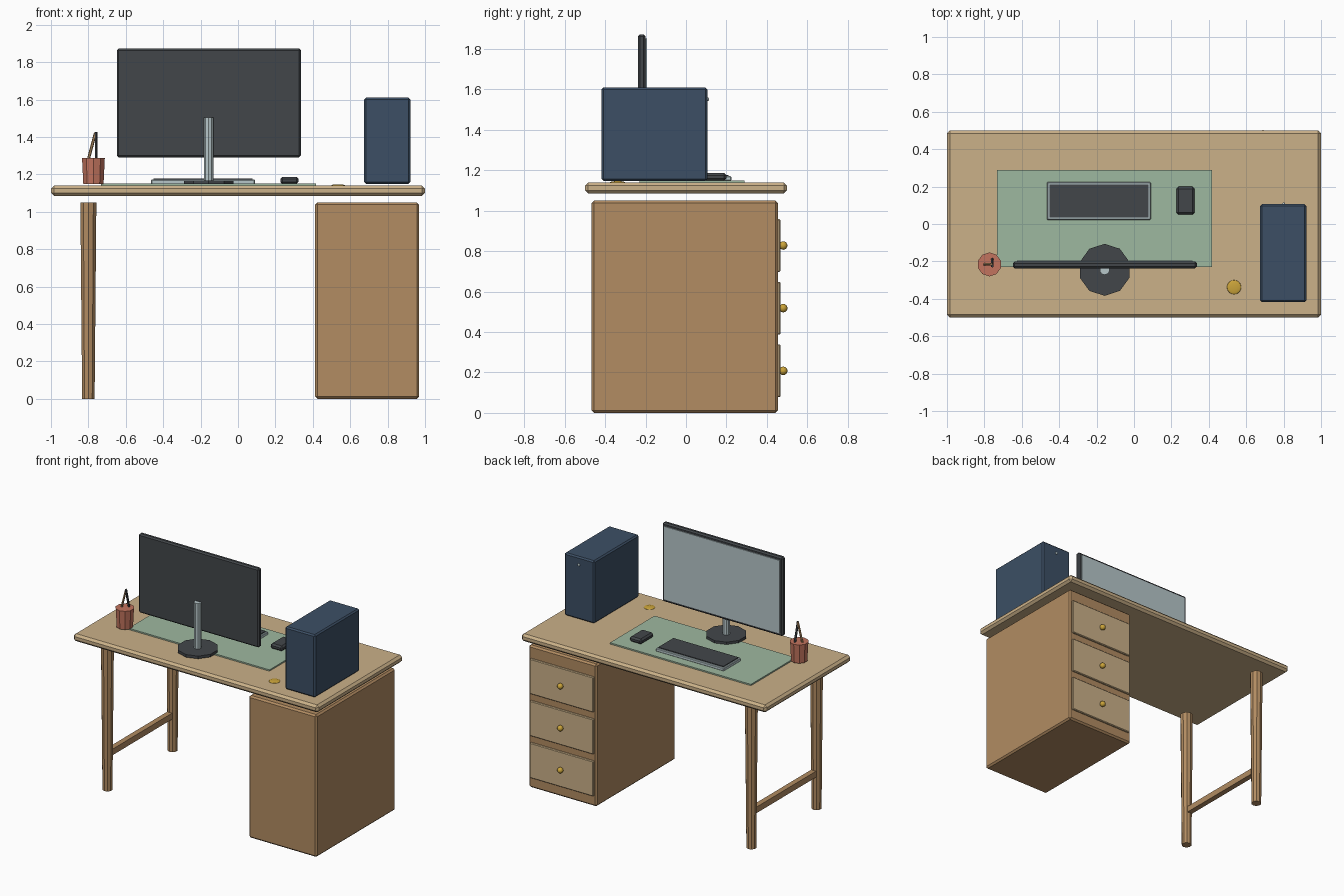
import bpy
import math
from mathutils import Vector

if "Cube" in bpy.data.objects:
    bpy.data.objects.remove(bpy.data.objects["Cube"])


def material(name, rgb):
    """Flat colour from sRGB 0-255 values, stored as linear."""
    lin = [(c / 255 / 12.92) if c < 10 else ((c / 255 + 0.055) / 1.055) ** 2.4 for c in rgb]
    m = bpy.data.materials.new(name)
    m.diffuse_color = (*lin, 1)
    m.use_nodes = True
    m.node_tree.nodes["Principled BSDF"].inputs["Base Color"].default_value = m.diffuse_color
    return m


LIGHT_WOOD = material("light wood", (203, 177, 137))
BROWN_WOOD = material("brown wood", (178, 140, 98))
GREEN = material("mat green", (158, 184, 160))
DARK = material("dark grey", (66, 70, 74))
SILVER = material("pale silver", (183, 199, 202))
BLUE = material("navy blue", (60, 79, 101))
CLAY = material("clay red", (194, 116, 94))
GOLD = material("brass", (203, 164, 58))


def finish(ob, name, mat):
    ob.name = name
    ob.data.materials.append(mat)
    return ob


def box(name, lo, hi, mat, bevel=0.0):
    """Box from its low and high corners, with an optional flat chamfer."""
    bpy.ops.mesh.primitive_cube_add(size=1, location=[(a + b) / 2 for a, b in zip(lo, hi)])
    ob = bpy.context.object
    ob.scale = [b - a for a, b in zip(lo, hi)]
    bpy.ops.object.transform_apply(location=False, rotation=False, scale=True)
    if bevel:
        mod = ob.modifiers.new("chamfer", 'BEVEL')
        mod.width = bevel
        mod.segments = 1
    return finish(ob, name, mat)


def rod(name, start, end, r1, r2, mat, sides=10):
    """Tapered low-poly rod between two points."""
    a, b = Vector(start), Vector(end)
    d = b - a
    bpy.ops.mesh.primitive_cone_add(vertices=sides, radius1=r1, radius2=r2,
                                    depth=d.length, location=(a + b) / 2)
    ob = bpy.context.object
    if abs(d.x) + abs(d.y) > 1e-6:
        ob.rotation_euler = d.to_track_quat('Z', 'Y').to_euler()
    return finish(ob, name, mat)


def ball(name, loc, radii, mat, seg=12, rings=8):
    bpy.ops.mesh.primitive_uv_sphere_add(segments=seg, ring_count=rings, radius=1, location=loc)
    ob = bpy.context.object
    ob.scale = radii
    bpy.ops.object.shade_smooth()
    return finish(ob, name, mat)


TOP = 1.14      # desktop surface
REST = 1.148    # height on which the desk items rest

# Desktop
box("desktop", (-1, -0.5, 1.085), (1, 0.5, TOP), LIGHT_WOOD, 0.016)

# Drawer cabinet with three drawers and knobs
box("cabinet", (0.412, -0.467, 0), (0.968, 0.455, 1.05), BROWN_WOOD, 0.012)
for i, z in enumerate((0.208, 0.518, 0.828)):
    box(f"drawer_front_{i + 1}", (0.43, 0.44, z - 0.13), (0.95, 0.468, z + 0.13), LIGHT_WOOD, 0.005)
    ball(f"drawer_knob_{i + 1}", (0.69, 0.481, z), (0.021,) * 3, GOLD)

# Tapered legs and the bar between them
for name, y in (("front_leg", -0.38), ("back_leg", 0.38)):
    rod(name, (-0.8, y, 0), (-0.8, y, 1.05), 0.035, 0.045, BROWN_WOOD)
box("leg_stretcher", (-0.82, -0.37, 0.245), (-0.78, 0.37, 0.29), BROWN_WOOD)

# Desk mat
box("desk_mat", (-0.733, -0.23, TOP - 0.002), (0.418, 0.29, 1.15), GREEN)

# Monitor, screen and stand
box("monitor_body", (-0.648, -0.237, 1.29), (0.336, -0.2, 1.873), DARK, 0.01)
box("monitor_screen", (-0.626, -0.205, 1.312), (0.314, -0.194, 1.851), SILVER)
rod("stand_base", (-0.157, -0.245, REST), (-0.157, -0.245, 1.168), 0.139, 0.139, DARK)
rod("stand_neck", (-0.157, -0.245, 1.16), (-0.157, -0.245, 1.503), 0.027, 0.027, SILVER)

# Keyboard and mouse
box("keyboard_base", (-0.465, 0.022, REST), (0.09, 0.224, 1.172), SILVER, 0.004)
box("keyboard_keys", (-0.453, 0.035, 1.168), (0.078, 0.211, 1.178), DARK)
box("mouse", (0.226, 0.05, REST), (0.324, 0.2, 1.187), DARK, 0.012)

# Computer case and its power button
box("computer_case", (0.675, -0.418, REST), (0.921, 0.106, 1.61), BLUE, 0.01)
ball("power_button", (0.80, 0.106, 1.552), (0.009,) * 3, SILVER, 10, 6)

# Pencil cup with two pencils
rod("pencil_cup", (-0.773, -0.216, REST), (-0.773, -0.216, 1.287), 0.057, 0.064, CLAY)
rod("pencil_slanted", (-0.80, -0.216, 1.28), (-0.762, -0.216, 1.423), 0.008, 0.008, BROWN_WOOD, 6)
rod("pencil_upright", (-0.757, -0.188, 1.28), (-0.757, -0.225, 1.425), 0.008, 0.008, DARK, 6)

# Brass cable cover
ball("cable_cover", (0.535, -0.338, TOP), (0.038, 0.038, 0.007), GOLD, 24, 8)
